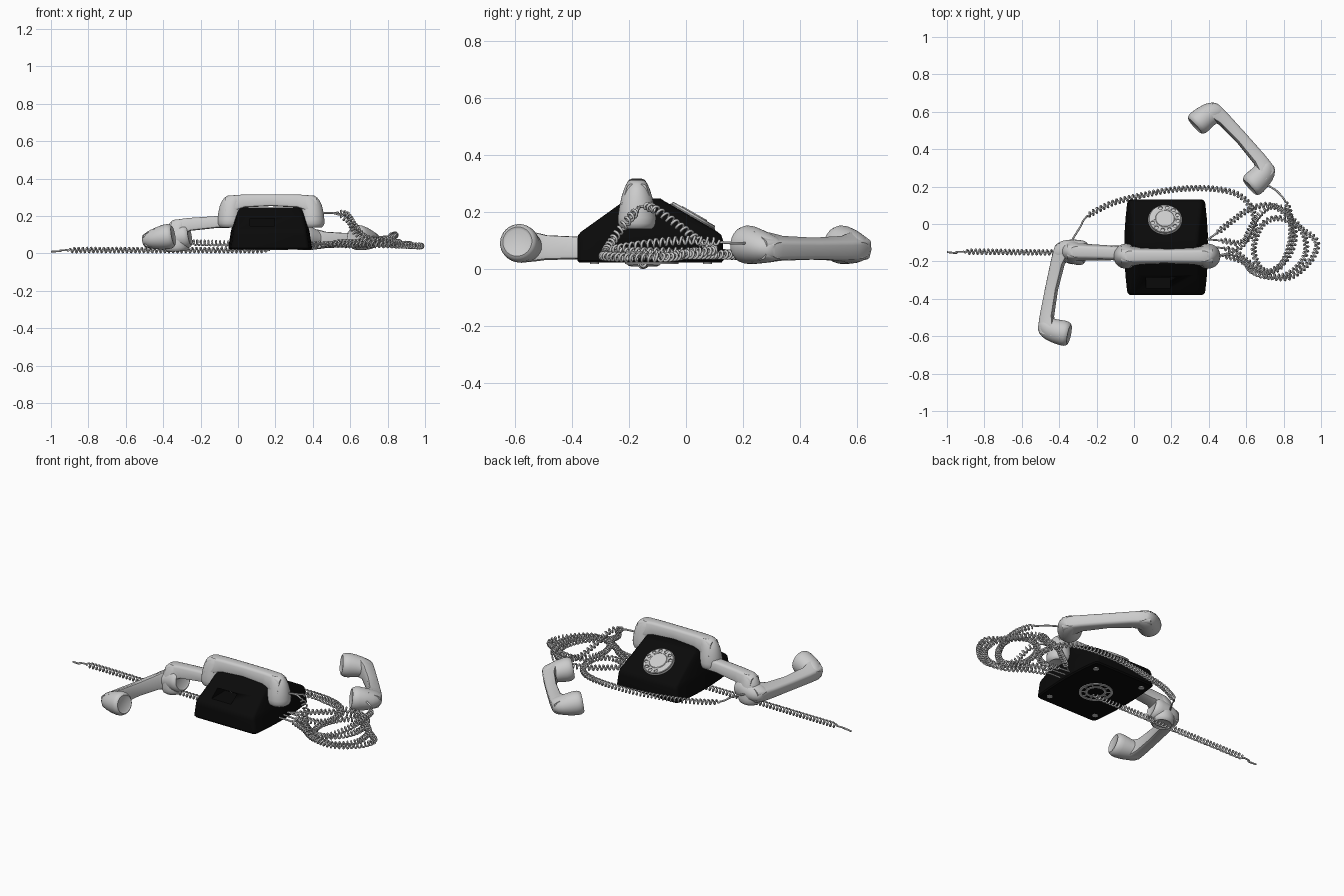
import bpy, bmesh, math
from mathutils import Vector, Matrix

if "Cube" in bpy.data.objects:
    bpy.data.objects.remove(bpy.data.objects["Cube"])

black = bpy.data.materials.new("black_plastic")
black.diffuse_color = (0.003, 0.003, 0.003, 1)
black.use_nodes = True
black.node_tree.nodes["Principled BSDF"].inputs["Base Color"].default_value = black.diffuse_color


def add(name, bm, mat=None, matrix=None, angle=35):
    bmesh.ops.recalc_face_normals(bm, faces=bm.faces)
    me = bpy.data.meshes.new(name)
    bm.to_mesh(me)
    bm.free()
    ob = bpy.data.objects.new(name, me)
    bpy.context.collection.objects.link(ob)
    if mat:
        me.materials.append(mat)
    if matrix:
        ob.matrix_world = matrix
    bpy.ops.object.select_all(action='DESELECT')
    bpy.context.view_layer.objects.active = ob
    ob.select_set(True)
    bpy.ops.object.shade_smooth_by_angle(angle=math.radians(angle))
    return ob


def loft(bm, rings):
    vs = [[bm.verts.new(p) for p in r] for r in rings]
    n = len(vs[0])
    for a, b in zip(vs, vs[1:]):
        for i in range(n):
            bm.faces.new((a[i], a[(i + 1) % n], b[(i + 1) % n], b[i]))
    bm.faces.new(vs[0])
    bm.faces.new(vs[-1])


def disc(bm, x, y, z0, z1, r, seg=32, bev=0.0):
    prof = [(z0, r), (z1 - bev, r)] + ([(z1, r - bev)] if bev else [])
    loft(bm, [[(x + q * math.cos(2 * math.pi * i / seg), y + q * math.sin(2 * math.pi * i / seg), z)
               for i in range(seg)] for z, q in prof])


def cut(ob, cutter):
    cutter.hide_render = True
    cutter.hide_viewport = True
    m = ob.modifiers.new("cut", 'BOOLEAN')
    m.operation = 'DIFFERENCE'
    m.solver = 'EXACT'
    m.object = cutter


# Body: stacked rounded rectangles with bulging sides
def outline(z, hx, y0, y1, r=0.02):
    yc, hy = (y0 + y1) / 2, (y1 - y0) / 2
    pts = []
    for k, (sx, sy) in enumerate(((1, 1), (-1, 1), (-1, -1), (1, -1))):
        for j in range(5):
            a = math.pi / 2 * (k + j / 4)
            pts.append((sx * (hx - r) + r * math.cos(a), sy * (hy - r) + r * math.sin(a)))
        if k in (1, 3):
            for j in range(1, 6):
                pts.append((sx * hx, sy * (hy - r) * (1 - j / 3)))
    return [(0.172 + x * (1 - 0.08 * (y / hy) ** 2), yc + y, z) for x, y in pts]


bm = bmesh.new()
loft(bm, [outline(*s) for s in (
    (0.022, 0.218, -0.374, 0.124), (0.03, 0.224, -0.38, 0.131), (0.10, 0.213, -0.38, 0.13),
    (0.118, 0.21, -0.378, 0.124), (0.13, 0.207, -0.368, 0.111), (0.20, 0.188, -0.27, -0.01),
    (0.238, 0.178, -0.217, -0.076), (0.247, 0.17, -0.205, -0.09))])
body = add("telephone_body", bm, black)

# Finger grip recess in the front slope
bm = bmesh.new()
bmesh.ops.create_cube(bm, size=1, matrix=Matrix.Translation((0.13, -0.3, 0.167))
                      @ Matrix.Diagonal((0.13, 0.17, 0.042, 1)))
cut(body, add("grip_recess_cutter", bm))

# Rotary dial on the rear slope
nrm = Vector((0, 0.5, 0.866))
dial_m = Matrix.Translation((0.166, 0.022, 0.181)) @ nrm.to_track_quat('Z', 'Y').to_matrix().to_4x4()
bm = bmesh.new()
disc(bm, 0, 0, -0.02, 0.005, 0.091, 48, 0.003)
add("dial_base", bm, None, dial_m)
bm = bmesh.new()
disc(bm, 0, 0, 0.003, 0.014, 0.086, 48, 0.002)
wheel = add("finger_wheel", bm, None, dial_m)
bm = bmesh.new()
for i in range(10):
    a = math.radians(20 + 30 * i)
    disc(bm, 0.07 * math.cos(a), 0.07 * math.sin(a), 0.007, 0.03, 0.0105, 16)
cut(wheel, add("finger_hole_cutter", bm, None, dial_m))
bm = bmesh.new()
disc(bm, 0, 0, 0.01, 0.017, 0.052, 32, 0.003)
add("dial_centre_cap", bm, None, dial_m)

# Underside: feet and round grille
bm = bmesh.new()
for x in (0.01, 0.334):
    for y in (-0.32, 0.075):
        disc(bm, x, y, 0.018, 0.03, 0.016, 16)
add("feet", bm)
bm = bmesh.new()
for r0, r1 in ((0.08, 0.094), (0.046, 0.058)):
    seg = 40
    rows = [[bm.verts.new((0.172 + r * math.cos(2 * math.pi * i / seg), -0.12 + r * math.sin(2 * math.pi * i / seg), z))
             for i in range(seg)] for r, z in ((r0, 0.025), (r0, 0.018), (r1, 0.018), (r1, 0.025))]
    for k in range(4):
        a, b = rows[k], rows[(k + 1) % 4]
        for i in range(seg):
            bm.faces.new((a[i], a[(i + 1) % seg], b[(i + 1) % seg], b[i]))
for k in range(10):
    bmesh.ops.create_cube(bm, size=1, matrix=Matrix.Translation((0.172, -0.12, 0.021))
                          @ Matrix.Rotation(k * math.pi / 5, 4, 'Z') @ Matrix.Translation((0.069, 0, 0))
                          @ Matrix.Diagonal((0.03, 0.007, 0.006, 1)))
add("base_grille", bm)


# Handset: flat-backed handle with two tapered round cups, opening downwards
def handset(name, origin, xdir, up):
    x = Vector(xdir).normalized()
    z = Vector(up)
    z = (z - x * z.dot(x)).normalized()
    y = z.cross(x)
    m = Matrix((x, y, z)).transposed().to_4x4()
    m.translation = origin
    bm = bmesh.new()
    half = [(0.245, 0.07, 0.03, 0.054, 0.158), (0.215, 0.078, 0.031, 0.057, 0.17),
            (0.18, 0.093, 0.03, 0.052, 0.173), (0.14, 0.106, 0.029, 0.044, 0.175)]
    stations = [(-a, *s) for a, *s in half] + [(0, 0.113, 0.028, 0.039, 0.176)] + half[::-1]
    rings = []
    for sx, zb, wt, wb, zt in stations:
        side = [(wb - 0.014, zb), (wb - 0.003, zb + 0.004), (wb, zb + 0.014),
                (wt + 0.005, zt - 0.013), (wt, zt - 0.004), (wt - 0.01, zt)]
        rings.append([(sx, w, h) for w, h in side] + [(sx, -w, h) for w, h in side[::-1]])
    loft(bm, rings)
    for s in (-1, 1):
        prof = [(0.004, 0.044, 0.044, 0.22), (0.002, 0.048, 0.048, 0.22), (0, 0.052, 0.052, 0.22),
                (0.006, 0.06, 0.06, 0.22), (0.02, 0.066, 0.066, 0.22), (0.04, 0.067, 0.067, 0.219),
                (0.075, 0.064, 0.062, 0.218), (0.115, 0.06, 0.053, 0.213), (0.14, 0.056, 0.045, 0.206),
                (0.158, 0.049, 0.037, 0.199), (0.17, 0.036, 0.028, 0.195)]
        loft(bm, [[(s * cx + rx * math.cos(2 * math.pi * i / 32), ry * math.sin(2 * math.pi * i / 32), h)
                   for i in range(32)] for h, rx, ry, cx in prof])
    return add(name, bm, None, m, 40)


handset("handset_on_cradle", (0.176, -0.172, 0.14), (1, 0, 0), (0, 0, 1))
handset("handset_behind", (0.472, 0.36, 0.09), (0.667, -0.745, 0), (0.745, 0.667, -0.15))
handset("handset_left", (-0.302, -0.375, 0.096), (0.2, 0.98, 0), (-0.98, 0.2, -0.18))
handset("handset_against_body", (-0.105, -0.155, 0.024), (1, -0.03, 0.06), (0, 0, 1))


# Coiled cords: helix around a smooth path, straight at the leads
def cord(name, pts, lead0, lead1, radius=0.013, pitch=0.0225):
    P = [Vector(p) for p in pts]
    P = [2 * P[0] - P[1]] + P + [2 * P[-1] - P[-2]]
    path = []
    for a, b, c, d in zip(P, P[1:], P[2:], P[3:]):
        for k in range(80):
            t = k / 80
            path.append(0.5 * (2 * b + (c - a) * t + (2 * a - 5 * b + 4 * c - d) * t * t
                               + (3 * b - a - 3 * c + d) * t ** 3))
    path.append(P[-2])
    dist = [0.0]
    for a, b in zip(path, path[1:]):
        dist.append(dist[-1] + (b - a).length)
    total, step, out, j = dist[-1], pitch / 12, [], 0
    for k in range(int(total / step) + 1):
        s = k * step
        while j < len(path) - 2 and dist[j + 1] < s:
            j += 1
        seg = path[j + 1] - path[j]
        p = path[j] + seg * ((s - dist[j]) / max(seg.length, 1e-9))
        n1 = seg.cross(Vector((0, 0, 1))).normalized()
        n2 = n1.cross(seg).normalized()
        r = radius * max(0, min(1, (s - lead0) / 0.03, (total - lead1 - s) / 0.03))
        a = 2 * math.pi * s / pitch
        out.append(p + r * (n1 * math.cos(a) + n2 * math.sin(a)))
    cu = bpy.data.curves.new(name, 'CURVE')
    cu.dimensions = '3D'
    cu.bevel_depth = 0.005
    cu.bevel_resolution = 1
    cu.use_fill_caps = True
    sp = cu.splines.new('POLY')
    sp.points.add(len(out) - 1)
    for q, v in zip(sp.points, out):
        q.co = (*v, 1)
    sp.use_smooth = True
    bpy.context.collection.objects.link(bpy.data.objects.new(name, cu))


cord("wall_cord", [(-1, -0.15, 0.01), (-0.95, -0.155, 0.012), (-0.9, -0.148, 0.018), (-0.4, -0.152, 0.018),
                   (0.17, -0.152, 0.018)], 0.1, 0.0)
cord("cradle_handset_cord", [
    (0.44, -0.17, 0.215), (0.52, -0.15, 0.218), (0.58, -0.11, 0.21), (0.62, -0.03, 0.155), (0.67, 0.05, 0.095),
    (0.74, 0.095, 0.07), (0.82, 0.06, 0.06), (0.86, -0.06, 0.06), (0.82, -0.18, 0.06), (0.72, -0.255, 0.06),
    (0.62, -0.21, 0.06), (0.55, -0.155, 0.06), (0.48, -0.13, 0.05), (0.37, -0.12, 0.05)], 0.09, 0.1)
cord("rear_handset_cord", [
    (0.71, 0.21, 0.09), (0.77, 0.17, 0.09), (0.82, 0.1, 0.095), (0.84, 0.0, 0.1), (0.83, -0.12, 0.09),
    (0.77, -0.24, 0.07), (0.68, -0.24, 0.06), (0.64, -0.13, 0.055), (0.69, 0.0, 0.055), (0.79, 0.03, 0.06),
    (0.9, -0.03, 0.045), (0.978, -0.1, 0.04), (0.94, -0.2, 0.04), (0.83, -0.285, 0.045), (0.69, -0.27, 0.045),
    (0.58, -0.2, 0.045), (0.48, -0.17, 0.05), (0.37, -0.165, 0.05)], 0.13, 0.1)
cord("left_handset_cord", [
    (-0.34, -0.1, 0.08), (-0.29, -0.02, 0.075), (-0.25, 0.04, 0.06), (-0.12, 0.11, 0.055), (0.05, 0.155, 0.05),
    (0.22, 0.185, 0.05), (0.4, 0.19, 0.05), (0.55, 0.16, 0.05), (0.63, 0.08, 0.05), (0.64, -0.04, 0.05),
    (0.57, -0.1, 0.05), (0.48, -0.09, 0.05), (0.37, -0.08, 0.05)], 0.16, 0.08)
cord("loose_body_cord", [
    (0.37, -0.1, 0.05), (0.44, -0.05, 0.05), (0.53, 0.02, 0.05), (0.62, 0.08, 0.05), (0.73, 0.1, 0.05),
    (0.83, 0.04, 0.05), (0.91, -0.06, 0.05), (0.91, -0.18, 0.045), (0.82, -0.27, 0.045), (0.71, -0.28, 0.06),
    (0.63, -0.25, 0.11), (0.59, -0.2, 0.175), (0.52, -0.165, 0.213), (0.44, -0.17, 0.215)], 0.08, 0.1)
